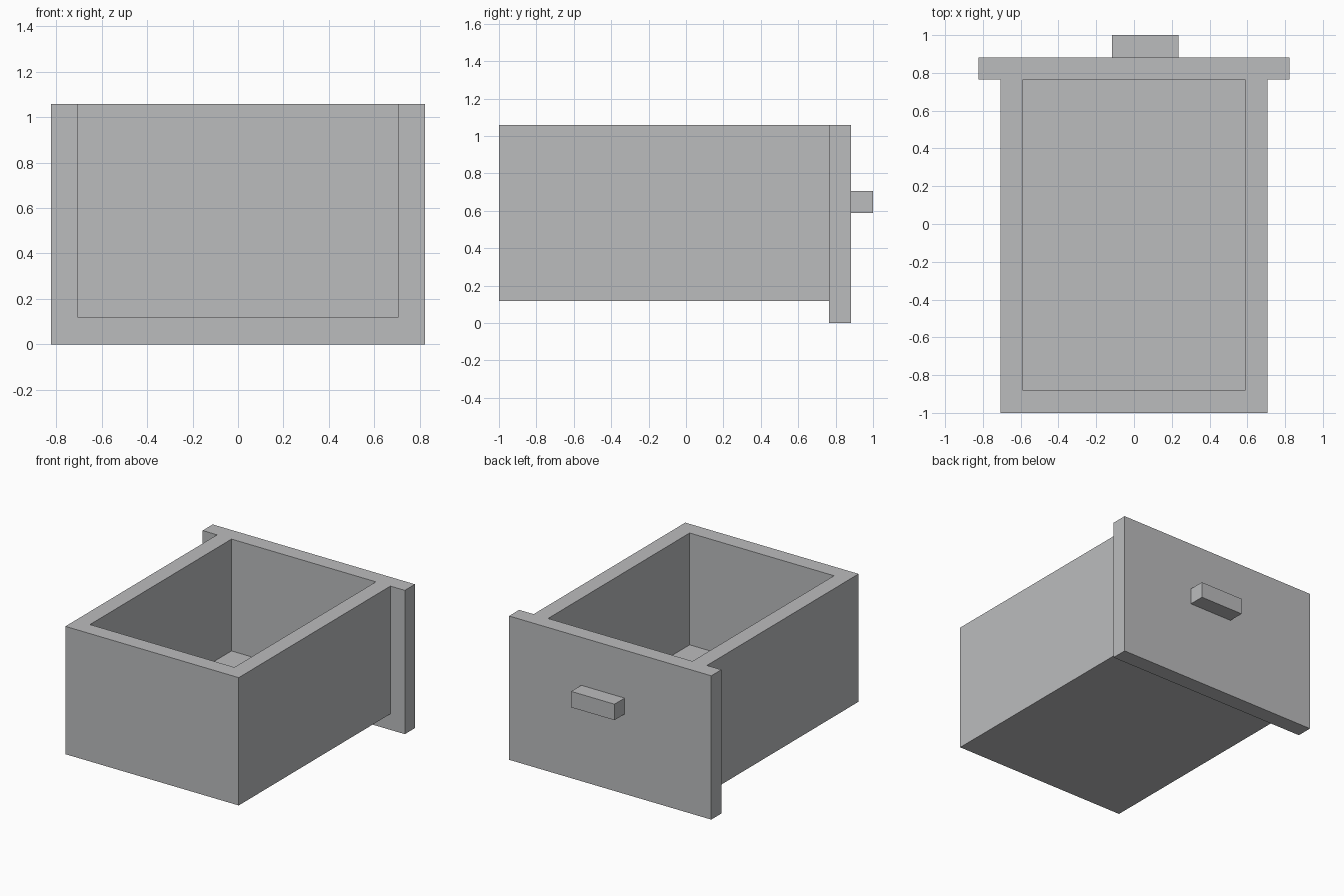
import bpy
import bmesh
from mathutils import Vector

cube = bpy.data.objects.get("Cube")
if cube:
    bpy.data.objects.remove(cube, do_unlink=True)

# Board thickness: the whole drawer sits on a grid of this unit
U = 2 / 17

grey = bpy.data.materials.new("plain grey")
grey.use_nodes = True
colour = (0.50, 0.505, 0.515, 1)
grey.diffuse_color = colour
grey.node_tree.nodes["Principled BSDF"].inputs["Base Color"].default_value = colour


def board(name, low, high):
    """Box between two corners, given in board thicknesses."""
    low, high = Vector(low) * U, Vector(high) * U
    bm = bmesh.new()
    bmesh.ops.create_cube(bm, size=1)
    bmesh.ops.scale(bm, vec=high - low, verts=bm.verts)
    mesh = bpy.data.meshes.new(name)
    bm.to_mesh(mesh)
    bm.free()
    mesh.materials.append(grey)
    obj = bpy.data.objects.new(name, mesh)
    obj.location = (low + high) / 2
    bpy.context.collection.objects.link(obj)
    return obj


# Open tray: floor, two sides and the end wall
board("drawer_floor", (-6, -8.5, 1), (6, 6.5, 2))
board("left_side", (5, -8.5, 2), (6, 6.5, 9))
board("right_side", (-6, -8.5, 2), (-5, 6.5, 9))
board("end_wall", (-5, -8.5, 2), (5, -7.5, 9))

# Wide face panel with an off-centre handle
board("face_panel", (-7, 6.5, 0), (7, 7.5, 9))
board("handle", (-1, 7.5, 5), (2, 8.5, 6))
